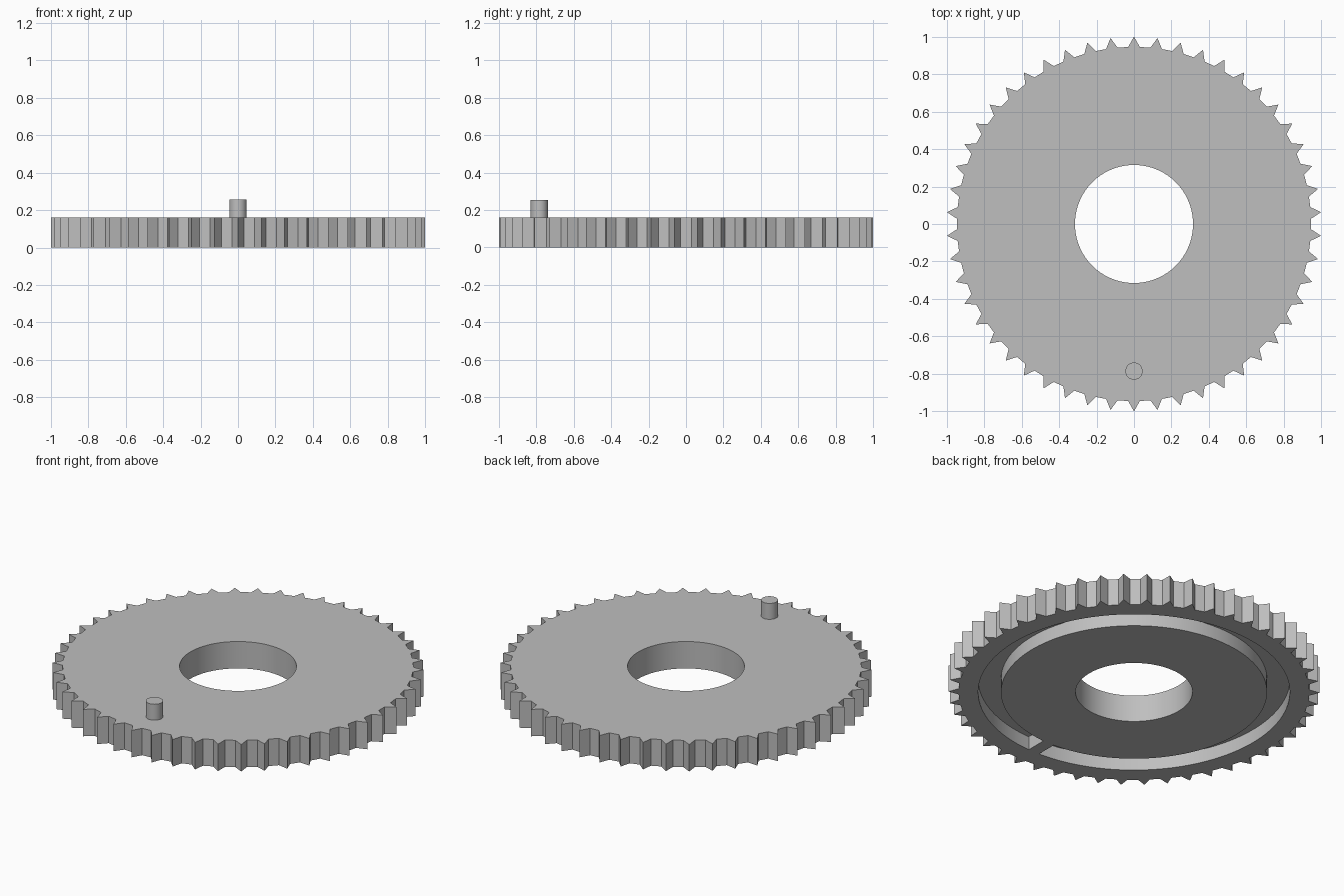
import bpy, bmesh, math

if "Cube" in bpy.data.objects:
    bpy.data.objects.remove(bpy.data.objects["Cube"])

TEETH, TIP_R, ROOT_R, HALF_BASE = 50, 1.0, 0.945, 0.031
THICK, HOLE_R = 0.16, 0.315
GROOVE_IN, GROOVE_OUT, GROOVE_DEPTH, STOP_HALF = 0.717, 0.84, 0.08, 0.036
PIN_Y, PIN_R, PIN_TOP = -0.785, 0.046, 0.255

grey = bpy.data.materials.new("grey metal")
grey.diffuse_color = (0.52, 0.52, 0.52, 1)
grey.use_nodes = True
grey.node_tree.nodes["Principled BSDF"].inputs["Base Color"].default_value = grey.diffuse_color


def prism(name, outline, z0, z1):
    """Closed solid from a counter-clockwise outline."""
    bm = bmesh.new()
    face = bm.faces.new([bm.verts.new((x, y, z0)) for x, y in outline])
    top = bmesh.ops.extrude_face_region(bm, geom=[face])["geom"]
    for v in top:
        if isinstance(v, bmesh.types.BMVert):
            v.co.z = z1
    bmesh.ops.recalc_face_normals(bm, faces=bm.faces)
    mesh = bpy.data.meshes.new(name)
    bm.to_mesh(mesh)
    bm.free()
    mesh.materials.append(grey)
    obj = bpy.data.objects.new(name, mesh)
    bpy.context.collection.objects.link(obj)
    return obj


def arc(r, a0, a1, n):
    return [(r * math.cos(a0 + (a1 - a0) * i / n), r * math.sin(a0 + (a1 - a0) * i / n))
            for i in range(n + 1)]


def circle(r, n):
    return arc(r, 0, 2 * math.pi, n)[:-1]


def activate(obj):
    bpy.ops.object.select_all(action='DESELECT')
    obj.select_set(True)
    bpy.context.view_layer.objects.active = obj


def cut(obj, cutter):
    cutter.hide_render = True
    mod = obj.modifiers.new("cut", 'BOOLEAN')
    mod.operation, mod.solver, mod.object = 'DIFFERENCE', 'EXACT', cutter
    activate(obj)
    bpy.ops.object.modifier_apply(modifier=mod.name)
    bpy.data.objects.remove(cutter)


# Toothed disc: pointed teeth with flat roots between them
outline = []
half = math.asin(HALF_BASE / ROOT_R)
for i in range(TEETH):
    a = math.pi / 2 + 2 * math.pi * i / TEETH
    for r, da in ((ROOT_R, -half), (TIP_R, 0), (ROOT_R, half)):
        outline.append((r * math.cos(a + da), r * math.sin(a + da)))
gear = prism("gear_disc", outline, 0, THICK)

# Centre hole
cut(gear, prism("hole_cutter", circle(HOLE_R, 96), -0.1, THICK + 0.1))

# Underside groove, interrupted by a stop beneath the pin
front = -math.pi / 2
d_out, d_in = math.asin(STOP_HALF / GROOVE_OUT), math.asin(STOP_HALF / GROOVE_IN)
groove = (arc(GROOVE_OUT, front + d_out, front + 2 * math.pi - d_out, 120)
          + arc(GROOVE_IN, front + 2 * math.pi - d_in, front + d_in, 120))
cut(gear, prism("groove_cutter", groove, -0.1, GROOVE_DEPTH))

# Drive pin on the top face
pin = prism("drive_pin", [(x, y + PIN_Y) for x, y in circle(PIN_R, 32)], THICK, PIN_TOP)

for obj in (gear, pin):
    activate(obj)
    bpy.ops.object.shade_smooth_by_angle(angle=math.radians(25))
